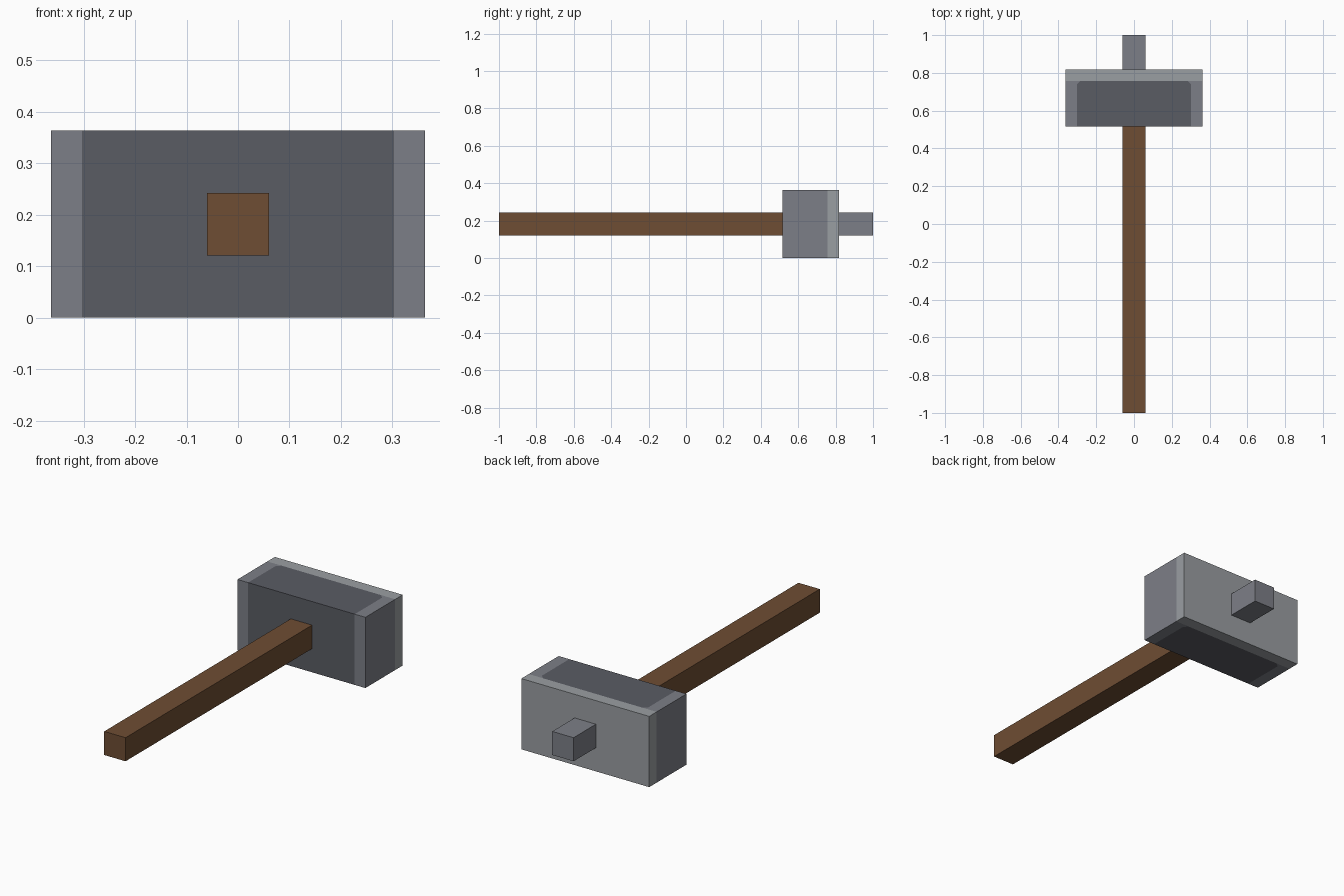
import bpy
import bmesh
from mathutils import Vector, Matrix

cube = bpy.data.objects.get("Cube")
if cube:
    bpy.data.objects.remove(cube, do_unlink=True)

U = 2 / 33  # one modelling unit; the hammer is 33 units long


def material(name, rgb):
    m = bpy.data.materials.new(name)
    m.use_nodes = True
    color = (*rgb, 1)
    m.diffuse_color = color
    bsdf = m.node_tree.nodes["Principled BSDF"]
    bsdf.inputs["Base Color"].default_value = color
    bsdf.inputs["Roughness"].default_value = 0.8
    return m


wood = material("brown wood", (0.156, 0.074, 0.033))
dark = material("dark steel", (0.102, 0.107, 0.127))
medium = material("medium steel", (0.204, 0.212, 0.242))
light = material("light steel", (0.323, 0.342, 0.361))


def box(name, size, y_start, mats, cuts=(), rule=None):
    """Box centred on the handle axis, sized in units, with optional cut planes."""
    bm = bmesh.new()
    bmesh.ops.create_cube(bm, size=1)
    centre = Vector((0, -1 + (y_start + size[1] / 2) * U, 3 * U))
    bmesh.ops.transform(bm, verts=bm.verts, matrix=Matrix.Translation(centre)
                        @ Matrix.Diagonal((*(s * U for s in size), 1)))
    for point, normal in cuts:
        bmesh.ops.bisect_plane(bm, geom=bm.verts[:] + bm.edges[:] + bm.faces[:],
                               plane_co=point, plane_no=normal)
    bm.normal_update()
    if rule:
        for f in bm.faces:
            f.material_index = rule(f)
    mesh = bpy.data.meshes.new(name)
    bm.to_mesh(mesh)
    bm.free()
    for m in mats:
        mesh.materials.append(m)
    obj = bpy.data.objects.new(name, mesh)
    bpy.context.collection.objects.link(obj)
    return obj


# Wooden handle and the steel tang behind the head
box("handle", (2, 25.5, 2), 0, [wood])
box("tang", (2, 4, 2), 29, [medium])

# Head: dark core, medium end bands, light striking-side rim and back face
EDGE_X = 5 * U
EDGE_Y = -1 + 29 * U
CLIP = 0.02
cuts = [((0, EDGE_Y, 0), (0, 1, 0))]
for side in (-1, 1):
    cuts.append(((side * EDGE_X, 0, 0), (1, 0, 0)))
    cuts.append(((side * (EDGE_X - CLIP), EDGE_Y, 0), (side, 1, 0)))


def head_color(face):
    c = face.calc_center_median()
    if c.y > EDGE_Y:
        return 2
    clipped = abs(c.x) + c.y > EDGE_X + EDGE_Y - CLIP
    return 1 if abs(c.x) > EDGE_X or clipped else 0


box("head", (12, 5, 6), 25, [dark, medium, light], cuts, head_color)
